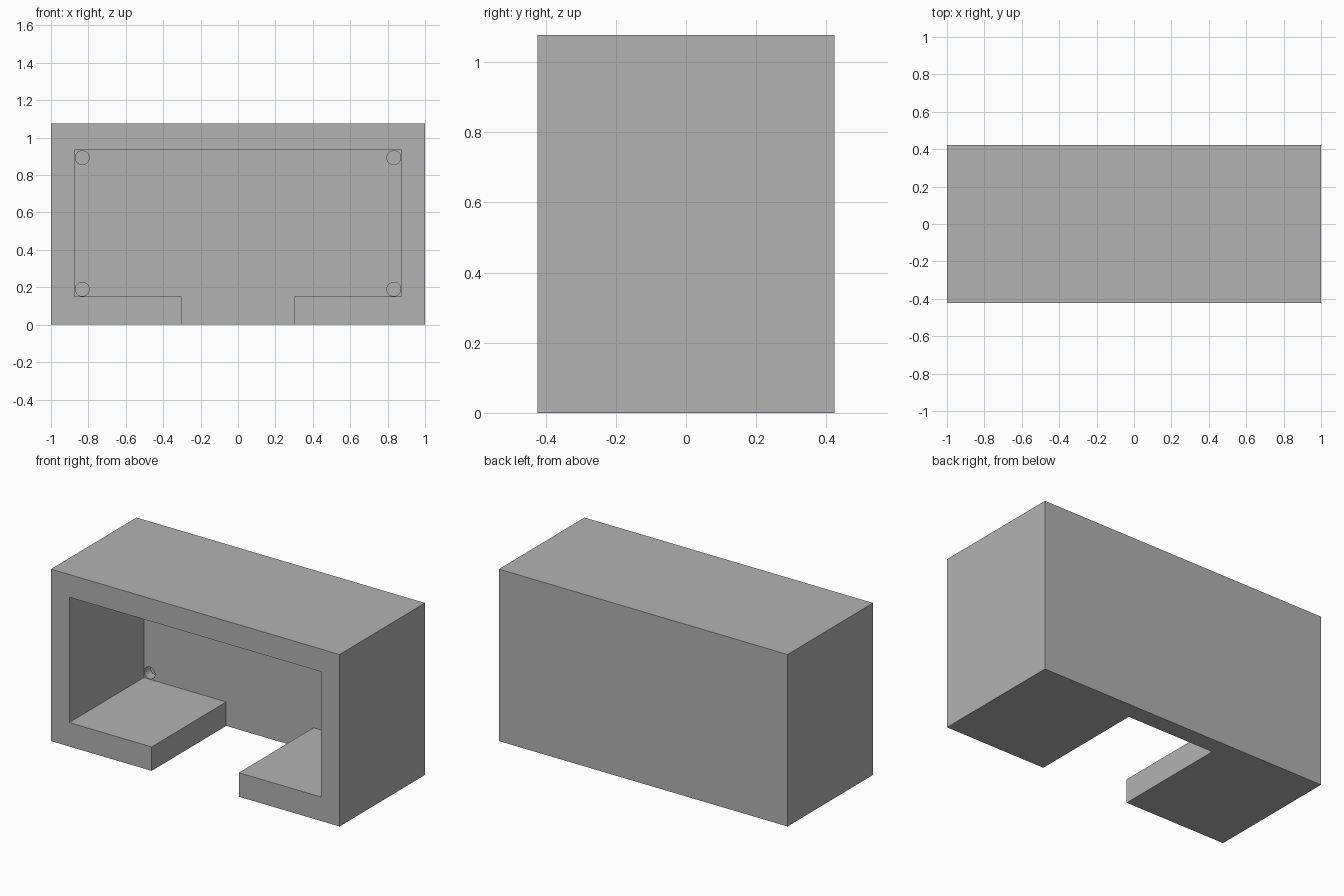
import bpy
import math

cube = bpy.data.objects.get("Cube")
if cube:
    bpy.data.objects.remove(cube, do_unlink=True)

W, D, H = 2.0, 0.846, 1.077      # outer size
BACK = 0.108                     # back wall thickness
FLOOR, CEIL, SIDE = 0.15, 0.935, 0.873
wall_y = D / 2 - BACK            # inner face of the back wall

grey = bpy.data.materials.new("plain grey")
grey.use_nodes = True
colour = (0.448, 0.448, 0.448, 1)
grey.diffuse_color = colour
grey.node_tree.nodes["Principled BSDF"].inputs["Base Color"].default_value = colour


def box(name, lo, hi):
    centre = [(a + b) / 2 for a, b in zip(lo, hi)]
    bpy.ops.mesh.primitive_cube_add(size=1, location=centre)
    ob = bpy.context.object
    ob.name = name
    ob.scale = [b - a for a, b in zip(lo, hi)]
    bpy.ops.object.transform_apply(location=True, rotation=False, scale=True)
    ob.data.materials.append(grey)
    return ob


def cut(target, cutter):
    mod = target.modifiers.new(cutter.name, "BOOLEAN")
    mod.operation = "DIFFERENCE"
    mod.solver = "EXACT"
    mod.object = cutter
    bpy.context.view_layer.objects.active = target
    bpy.ops.object.modifier_apply(modifier=mod.name)
    bpy.data.objects.remove(cutter, do_unlink=True)


# Open-fronted housing
housing = box("housing", (-W / 2, -D / 2, 0), (W / 2, D / 2, H))
cut(housing, box("cavity_cutter", (-SIDE, -D, FLOOR), (SIDE, wall_y, CEIL)))

# Slot through the floor, open at the front
cut(housing, box("slot_cutter", (-0.302, -D, -0.1), (0.302, wall_y, FLOOR + 0.1)))

# Blind screw holes in the back wall corners
for x in (-0.833, 0.833):
    for z in (0.19, 0.893):
        bpy.ops.mesh.primitive_cylinder_add(
            vertices=32, radius=0.037, depth=0.12,
            location=(x, wall_y, z), rotation=(math.pi / 2, 0, 0))
        hole = bpy.context.object
        hole.name = "hole_cutter"
        hole.data.materials.append(grey)
        cut(housing, hole)

# Smooth hole walls, keep sharp edges
bpy.ops.object.select_all(action="DESELECT")
housing.select_set(True)
bpy.context.view_layer.objects.active = housing
bpy.ops.object.shade_smooth_by_angle(angle=math.radians(30))
